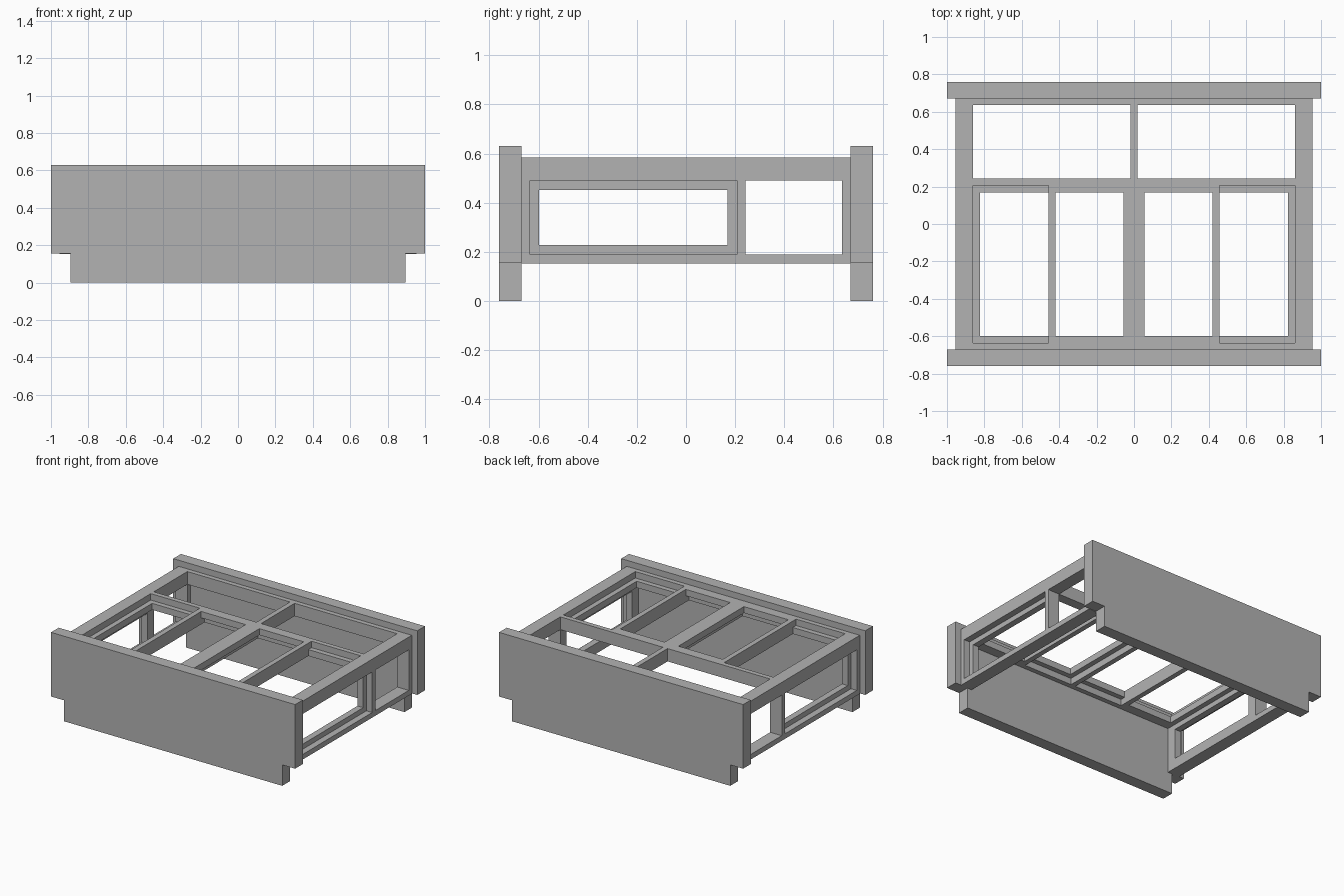
import bpy
import bmesh

if "Cube" in bpy.data.objects:
    bpy.data.objects.remove(bpy.data.objects["Cube"])

grey = bpy.data.materials.new("plain_grey")
grey.use_nodes = True
grey.diffuse_color = (0.45, 0.45, 0.45, 1)
grey.node_tree.nodes["Principled BSDF"].inputs["Base Color"].default_value = grey.diffuse_color

END, WALL, INNER = 0.76, 0.67, 0.635     # panel outside, panel inside, rail inside
OUT, IN = 0.955, 0.86                    # side wall outside and inside
BOTTOM, SILL, HEAD, TOP = 0.152, 0.19, 0.49, 0.585
MID, BACK = 0.207, 0.243                 # cross rail, front and back edges
BAR = 0.0375
LEVEL = (HEAD + TOP) / 2                 # sliding track between the two sash layers


def finish(name, bm):
    bmesh.ops.recalc_face_normals(bm, faces=bm.faces)
    mesh = bpy.data.meshes.new(name)
    bm.to_mesh(mesh)
    bm.free()
    mesh.materials.append(grey)
    obj = bpy.data.objects.new(name, mesh)
    bpy.context.collection.objects.link(obj)
    return obj


def add_box(bm, x, y, z):
    lo, hi = zip(x, y, z)
    cube = bmesh.ops.create_cube(bm, size=1)
    for v in cube["verts"]:
        for i in range(3):
            v.co[i] = hi[i] if v.co[i] > 0 else lo[i]


def box(name, x, y, z):
    bm = bmesh.new()
    add_box(bm, x, y, z)
    return finish(name, bm)


def sash(name, x, y, z, flat_axis):
    """Rectangular window frame lying across the given axis."""
    spans = [x, y, z]
    a, b = [i for i in range(3) if i != flat_axis]
    bm = bmesh.new()
    for low in (True, False):
        stile = list(spans)
        s = spans[a]
        stile[a] = (s[0], s[0] + BAR) if low else (s[1] - BAR, s[1])
        add_box(bm, *stile)
        rail = list(spans)
        r = spans[b]
        rail[a] = (s[0] + BAR, s[1] - BAR)
        rail[b] = (r[0], r[0] + BAR) if low else (r[1] - BAR, r[1])
        add_box(bm, *rail)
    return finish(name, bm)


def mirrored(side, span):
    return tuple(sorted(side * v for v in span))


# End panels with stepped lower corners, extruded from one profile
outline = [(1, 0.63), (1, 0.155), (0.895, 0.155), (0.895, 0)]
outline += [(-x, z) for x, z in reversed(outline)]
for name, y in (("front_panel", -END), ("back_panel", WALL)):
    bm = bmesh.new()
    face = bm.faces.new([bm.verts.new((x, y, z)) for x, z in outline])
    ext = bmesh.ops.extrude_face_region(bm, geom=[face])
    verts = [g for g in ext["geom"] if isinstance(g, bmesh.types.BMVert)]
    bmesh.ops.translate(bm, verts=verts, vec=(0, END - WALL, 0))
    finish(name, bm)

# Roof rails across the width
for name, y in (("front_rail", (-WALL, -INNER)), ("cross_rail", (MID, BACK)),
                ("back_rail", (INNER, WALL))):
    box(name, (-IN, IN), y, (HEAD, TOP))

# Centre bars of the roof
half = BAR / 2
box("centre_bar_front", (-half, half), (-INNER, MID), (HEAD, TOP))
box("centre_bar_back", (-half, half), (BACK, INNER), (HEAD, TOP))

for side, label in ((1, "left"), (-1, "right")):
    wall = mirrored(side, (IN, OUT))
    # Side wall frame
    box(label + "_top_beam", wall, (-WALL, WALL), (HEAD, TOP))
    box(label + "_bottom_rail", wall, (-WALL, WALL), (BOTTOM, SILL))
    for post, y in (("front", (-WALL, -INNER)), ("middle", (MID, BACK)),
                    ("back", (INNER, WALL))):
        box(f"{label}_{post}_post", wall, y, (SILL, HEAD))
    # Recessed side window
    sash(label + "_side_sash", mirrored(side, (IN, (IN + OUT) / 2)),
         (-INNER, MID), (SILL, HEAD), 0)
    # Overlapping sliding roof windows
    sash(label + "_lower_roof_sash", mirrored(side, (0.42, IN)),
         (-INNER, MID), (HEAD, LEVEL), 2)
    sash(label + "_upper_roof_sash", mirrored(side, (half, 0.4575)),
         (-INNER, MID), (LEVEL, TOP), 2)
